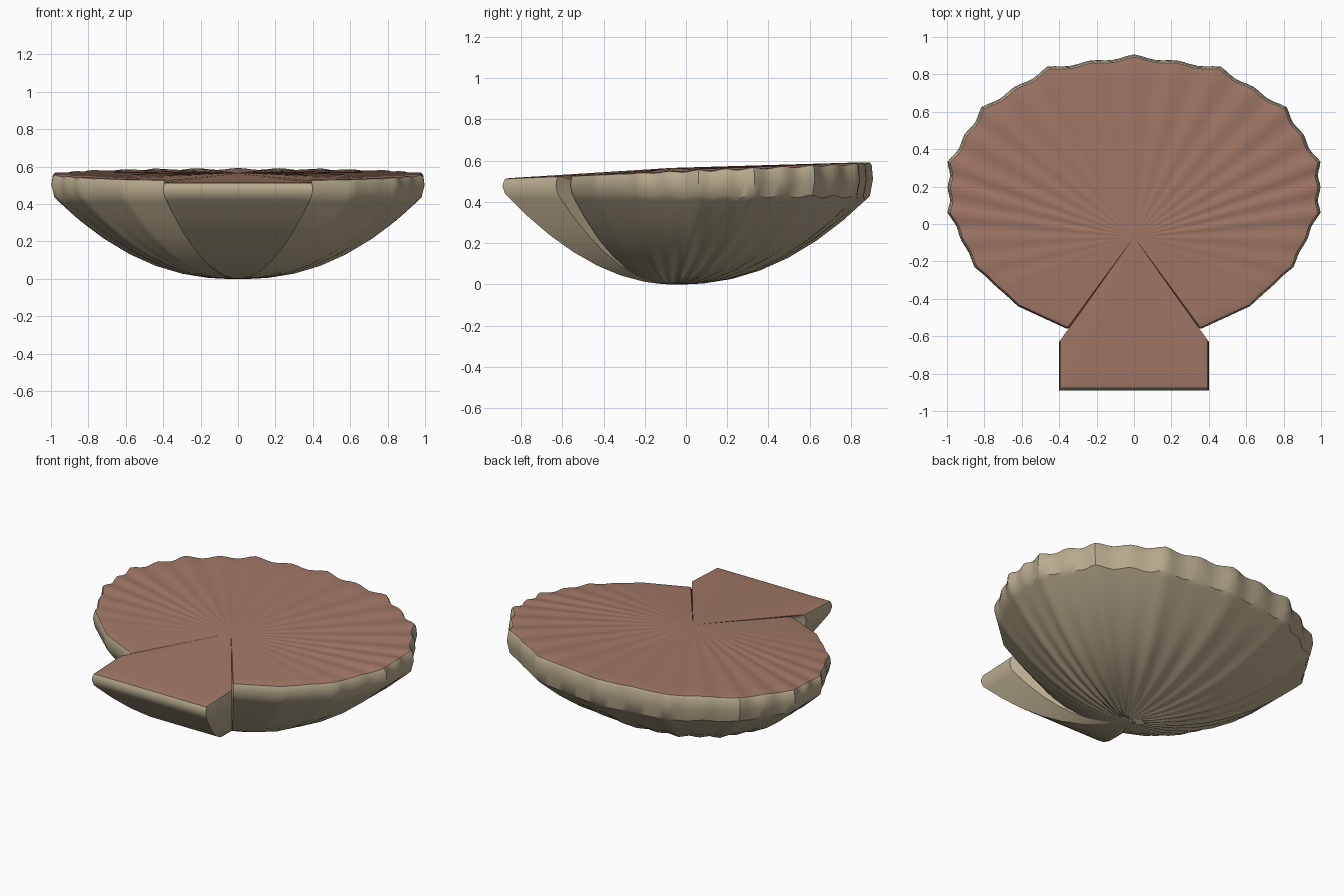
import bpy, bmesh, math
from mathutils import Vector

if "Cube" in bpy.data.objects:
    bpy.data.objects.remove(bpy.data.objects["Cube"], do_unlink=True)


def material(name, rgb):
    m = bpy.data.materials.new(name)
    m.use_nodes = True
    m.diffuse_color = (*rgb, 1)
    bsdf = m.node_tree.nodes["Principled BSDF"]
    bsdf.inputs["Base Color"].default_value = (*rgb, 1)
    bsdf.inputs["Roughness"].default_value = 0.8
    return m


brown = material("clay brown", (0.36, 0.19, 0.135))
tan = material("shell tan", (0.48, 0.41, 0.27))

HUB = Vector((0, -0.07))
STEPS = 12      # columns per fan segment

# Half outline: scalloped fan from the back round to the notch, then the hinge
fan = [(0, 0.90), (0.46, 0.835), (0.81, 0.62), (0.99, 0.33),
       (0.99, 0.06), (0.85, -0.23), (0.62, -0.44), (0.36, -0.56)]
hinge = [(0.40, -0.63), (0.40, -0.89), (0, -0.89)]


def lerp_path(points, steps):
    pts = [Vector(p) for p in points]
    for a, b in zip(pts, pts[1:]):
        for i in range(steps):
            yield a.lerp(b, i / steps), i / steps
    yield pts[-1], 0


# Each column: outline point, ripple, groove depth, curve power of the underside
half = []
for p, t in lerp_path(fan, STEPS):
    fade = max(0, min(1, (p.y + 0.45) / 0.5))
    half.append((p, math.cos(4 * math.pi * t) * fade, 0, 2.2))
half.append((Vector((0.345, -0.568)), 0, 1, 2.1))
for p, t in lerp_path(hinge, 8):
    half.append((p, 0, 0, 1.95))
mirrored = [(Vector((-p.x, p.y)), r, g, k) for p, r, g, k in half[-2:0:-1]]
columns = half + mirrored


def column_points(p, ripple, groove, power):
    """Points from the lid centre, over the rim, down to the base."""
    top = 0.51 + 0.042 * (p.y + 0.9) + 0.005 * ripple
    crease = 0.44 - 0.009 * (p.y + 0.9) + 0.007 * ripple
    arm = p - HUB

    def at(s, z):
        q = HUB + arm * (s + 0.007 * ripple * s * s - 0.03 * groove * s)
        return Vector((q.x, q.y, z))

    pts = []
    for s in (0.1, 0.3, 0.5, 0.7, 0.88, 0.96, 0.985):
        z = 0.565 + (top - 0.565) * s
        pts.append(at(s, z - 0.025 * groove * min(1, s * 2) + 0.003 * (s < 0.97) * s))
    pts.append(at(0.994, top - 0.014))
    pts.append(at(1.0, (top + crease) / 2))
    pts.append(at(0.985, crease))
    for s in (0.96, 0.85, 0.72, 0.58, 0.44, 0.3, 0.16, 0.06):
        lift = groove * 0.05 * math.sin(math.pi * s)
        flute = -0.008 * ripple * s * (1 - s) * 3
        pts.append(at(s, crease * (s / 0.985) ** power + lift + flute))
    return pts


LID_RINGS = 6   # ring spans belonging to the lid
bm = bmesh.new()
grid = [[bm.verts.new(v) for v in column_points(*c)] for c in columns]
lid_pole = bm.verts.new((0, HUB.y, 0.565))
base_pole = bm.verts.new((0, HUB.y + 0.02, 0))
for a, b in zip(grid, grid[1:] + grid[:1]):
    bm.faces.new((lid_pole, a[0], b[0]))
    bm.faces.new((base_pole, b[-1], a[-1]))
    for i in range(len(a) - 1):
        f = bm.faces.new((a[i], a[i + 1], b[i + 1], b[i]))
        f.material_index = 0 if i < LID_RINGS else 1
for f in base_pole.link_faces:
    f.material_index = 1
bmesh.ops.recalc_face_normals(bm, faces=bm.faces)

mesh = bpy.data.meshes.new("fan_shell")
bm.to_mesh(mesh)
bm.free()
mesh.materials.append(brown)
mesh.materials.append(tan)
shell = bpy.data.objects.new("fan_shell", mesh)
bpy.context.collection.objects.link(shell)

bpy.ops.object.select_all(action='DESELECT')
shell.select_set(True)
bpy.context.view_layer.objects.active = shell
bpy.ops.object.shade_smooth_by_angle(angle=math.radians(35))
